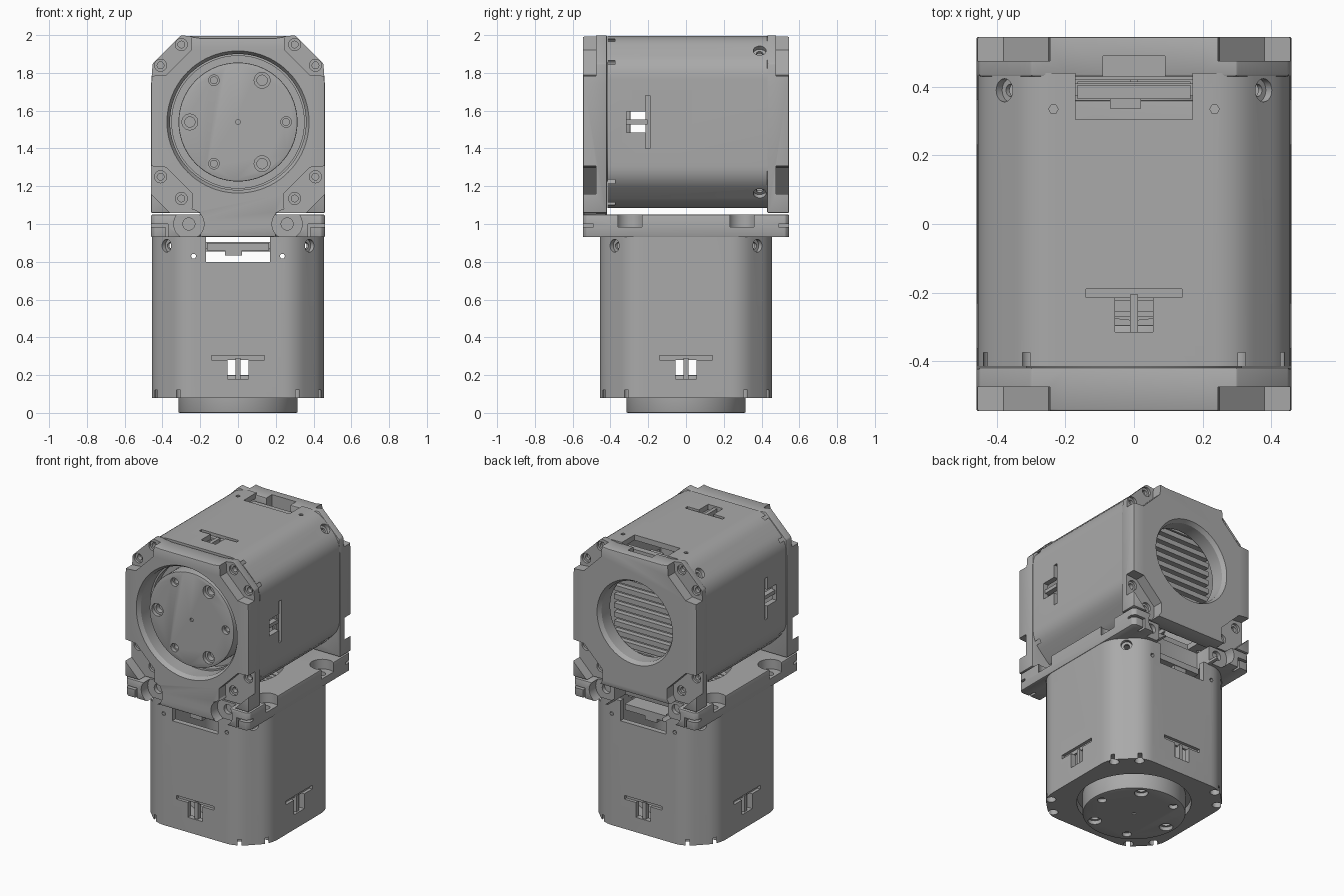
import bpy, bmesh, math
from mathutils import Matrix, Vector

cube = bpy.data.objects.get("Cube")
if cube:
    bpy.data.objects.remove(cube, do_unlink=True)

grey = bpy.data.materials.new("machined grey")
grey.use_nodes = True
COLOR = (0.4, 0.4, 0.4, 1)
grey.diffuse_color = COLOR
grey.node_tree.nodes["Principled BSDF"].inputs["Base Color"].default_value = COLOR

# Frames map (x, p, w): profile in x/p, extruded along w
UP = Matrix.Identity(4)
BACK = Matrix(((1, 0, 0, 0), (0, 0, 1, 0), (0, 1, 0, 0), (0, 0, 0, 1)))
UPPER = Matrix.Translation((0, -0.495, 1.54)) @ BACK


def prism(name, points, w0, w1, frame=UP, top_scale=1.0):
    """Extrude a closed profile along the frame's third axis."""
    bm = bmesh.new()
    n = len(points)
    low = [bm.verts.new(frame @ Vector((x, p, w0))) for x, p in points]
    high = [bm.verts.new(frame @ Vector((x * top_scale, p * top_scale, w1))) for x, p in points]
    bm.faces.new(low)
    bm.faces.new(high)
    for i in range(n):
        j = (i + 1) % n
        bm.faces.new((low[i], low[j], high[j], high[i]))
    bmesh.ops.recalc_face_normals(bm, faces=bm.faces)
    mesh = bpy.data.meshes.new(name)
    bm.to_mesh(mesh)
    bm.free()
    mesh.materials.append(grey)
    ob = bpy.data.objects.new(name, mesh)
    bpy.context.collection.objects.link(ob)
    return ob


def box(name, x0, x1, p0, p1, w0, w1, frame=UP):
    return prism(name, [(x0, p0), (x1, p0), (x1, p1), (x0, p1)], w0, w1, frame)


def circle(r, n=64):
    return [(r * math.cos(math.tau * i / n), r * math.sin(math.tau * i / n)) for i in range(n)]


def disc(name, x, p, r, w0, w1, frame=UP, n=64, taper=1.0):
    return prism(name, circle(r, n), w0, w1, frame @ Matrix.Translation((x, p, 0)), taper)


def rounded(points, r, steps=6):
    """Round each corner of a polygon with a short curve."""
    out = []
    for i, c in enumerate(points):
        c = Vector(c)
        a = (Vector(points[i - 1]) - c).normalized() * r + c
        b = (Vector(points[(i + 1) % len(points)]) - c).normalized() * r + c
        for k in range(steps + 1):
            t = k / steps
            out.append(tuple(a * (1 - t) ** 2 + c * 2 * t * (1 - t) + b * t * t))
    return out


def mirrored(half):
    return half + [(-x, p) for x, p in reversed(half)]


def finish(ob, cutters=(), bevel=0.0):
    """Bevel, cut, bake the result and smooth the curved faces."""
    if bevel:
        mod = ob.modifiers.new("bevel", "BEVEL")
        mod.width, mod.segments, mod.limit_method = bevel, 2, "ANGLE"
    for c in cutters:
        c.hide_render = True
        mod = ob.modifiers.new("cut", "BOOLEAN")
        mod.operation, mod.solver, mod.object = "DIFFERENCE", "EXACT", c
    dg = bpy.context.evaluated_depsgraph_get()
    mesh = bpy.data.meshes.new_from_object(ob.evaluated_get(dg))
    ob.modifiers.clear()
    ob.data = mesh
    for c in cutters:
        bpy.data.objects.remove(c, do_unlink=True)
    mesh.shade_smooth()
    mesh.set_sharp_from_angle(angle=math.radians(28))


def octagon(h, c, r):
    half = [(c, h), (h, c), (h, -c), (c, -h)]
    return rounded(mirrored(half), r)


SIDES = (-1, 1)
CORNERS = [(a, b) for a in SIDES for b in SIDES]


def actuator(tag, frame):
    # Hollow housing
    body = prism(tag + "_housing", octagon(0.456, 0.3, 0.07), 0.08, 0.935, frame)
    cuts = [prism("cavity", octagon(0.42, 0.28, 0.06), 0.16, 1, frame),
            disc("flange_recess", 0, 0, 0.35, 0, 0.13, frame)]
    # Vents on all four sides
    for q in range(4):
        f = frame @ Matrix.Rotation(q * math.pi / 2, 4, "Z")
        cuts += [box("vent", -0.055, 0.055, 0.38, 0.5, 0.18, 0.28, f),
                 box("vent_bar", -0.14, 0.14, 0.435, 0.5, 0.28, 0.305, f)]
        finish(box(tag + "_vent_rib", -0.012, 0.012, 0.41, 0.445, 0.17, 0.29, f))
        # Diagonal screw holes in the rounded corners
        d = f @ Matrix.Rotation(math.pi / 4, 4, "Z") @ BACK
        cuts += [disc("screw", 0, 0.885, 0.034, 0.51, 0.6, d, 24),
                 disc("screw_core", 0, 0.885, 0.018, 0.45, 0.6, d, 16)]
    # Connector openings on two sides, with pin holes
    for s in SIDES:
        cuts.append(box("opening", -0.17, 0.17, s * 0.38, s * 0.5, 0.8, 1, frame))
        for x in (-0.235, 0.235):
            cuts.append(disc("pin", x, 0.83, 0.014, s * 0.38, s * 0.5, frame @ BACK, 6))
    # Paired end screws at each corner
    for a, b in CORNERS:
        for x, p in ((0.3, 0.41), (0.41, 0.3)):
            cuts.append(disc("end_screw", a * x, b * p, 0.03, 0, 0.12, frame, 20))
    finish(body, cuts)

    # Output flange with alternating large and small screw holes
    flange = prism(tag + "_output_flange", circle(0.315, 96), 0, 0.2, frame)
    cuts = [disc("centre", 0, 0, 0.012, -0.1, 0.01, frame, 12)]
    for k in range(6):
        a = math.radians(60 * k)
        x, p = 0.255 * math.cos(a), 0.255 * math.sin(a)
        r = 0.042 if k % 2 else 0.028
        cuts += [disc("hole", x, p, r, -0.1, 0.025, frame, 24),
                 disc("hole_core", x, p, r * 0.65, -0.1, 0.06, frame, 20)]
    finish(flange, cuts, 0.006)

    # Circuit board, edge connectors and cooling fins
    finish(disc(tag + "_board", 0, 0, 0.34, 0.855, 0.87, frame))
    for s in SIDES:
        finish(box(tag + "_connector", -0.165, 0.165, s * 0.27, s * 0.415, 0.86, 0.9, frame))
        finish(box(tag + "_chip", -0.07, 0.02, s * 0.3, s * 0.41, 0.832, 0.865, frame))
    for k in range(-4, 5):
        p = k * 0.06
        finish(box(tag + "_fin", -0.25, 0.25, p - 0.017, p + 0.017, 0.865, 0.905, frame))


actuator("lower", UP)
actuator("upper", UPPER)


# End plates: front (s = -1) with a foot, rear (s = 1) with a cable notch
SHOULDER = [(0.2, 1.985), (0.3, 2.0), (0.452, 1.85), (0.46, 1.74), (0.46, 1.058)]
TOP_POCKET = [(0.24, 2.05), (0.25, 1.92), (0.38, 1.79), (0.5, 1.78), (0.5, 2.05)]
LOW_POCKET = [(0.5, 1.31), (0.38, 1.3), (0.24, 1.16), (0.24, 1.09), (0.27, 1.04), (0.34, 1.04), (0.5, 1.2)]
SCREWS = [(0.3, 1.95), (0.41, 1.84), (0.41, 1.25), (0.3, 1.135)]


def end_plate(name, s, foot):
    inner, outer = s * 0.418 if s < 0 else 0.43, s * 0.546
    plate = prism(name, mirrored(SHOULDER + foot), inner, outer, BACK)
    cuts = []
    for m in SIDES:
        for pocket in (TOP_POCKET, LOW_POCKET):
            cuts.append(prism("pocket", [(m * x, z) for x, z in pocket], s * 0.476, s * 0.6, BACK))
        for x, z in SCREWS:
            cuts += [disc("screw", m * x, z, 0.032, s * 0.46, s * 0.6, BACK, 24),
                     disc("screw_core", m * x, z, 0.018, s * 0.43, s * 0.6, BACK, 16)]
        if foot:
            cuts.append(disc("foot_relief", m * 0.26, 1.0, 0.08, s * 0.476, s * 0.6, BACK, 32))
    r = 0.36 if s < 0 else 0.265
    cuts += [disc("bore", 0, 1.54, r, s * 0.3, s * 0.6, BACK, 96),
             disc("bore_lip", 0, 1.54, r + 0.025, s * 0.56, s * 0.52, BACK, 96, r / (r + 0.025))]
    if s > 0:
        cuts.append(box("cable_notch", -0.09, 0.09, 1.88, 2.1, 0.4, 0.49, BACK))
    finish(plate, cuts, 0.007)


end_plate("front_plate", -1, [(0.2, 1.058), (0.2, 0.932)])
end_plate("rear_plate", 1, [])

# Mounting bracket between the two units
half = [(0.2, 0.36), (0.2, 0.546), (0.44, 0.546), (0.46, 0.526)]
outline = mirrored(half + [(x, -y) for x, y in reversed(half)])
bracket = prism("mounting_bracket", outline, 0.93, 1.05)
cuts = [disc("bore", 0, 0, 0.28, 0.8, 1.2)]
for a, b in CORNERS:
    cuts += [disc("side_relief", a * 0.42, b * 0.297, 0.075, 0.985, 1.2, UP, 32),
             disc("side_screw", a * 0.41, b * 0.297, 0.03, 0.95, 1.2, UP, 20),
             disc("ear_relief", a * 0.26, 1.0, 0.08, b * 0.476, b * 0.6, BACK, 32),
             disc("ear_screw", a * 0.26, 1.0, 0.032, b * 0.45, b * 0.6, BACK, 20),
             box("ear_slot", a * 0.37, a * 0.385, 0.9, 0.99, b * 0.49, b * 0.6, BACK),
             box("ear_step", a * 0.37, a * 0.5, 0.985, 1.0, b * 0.49, b * 0.6, BACK)]
finish(bracket, cuts, 0.006)
